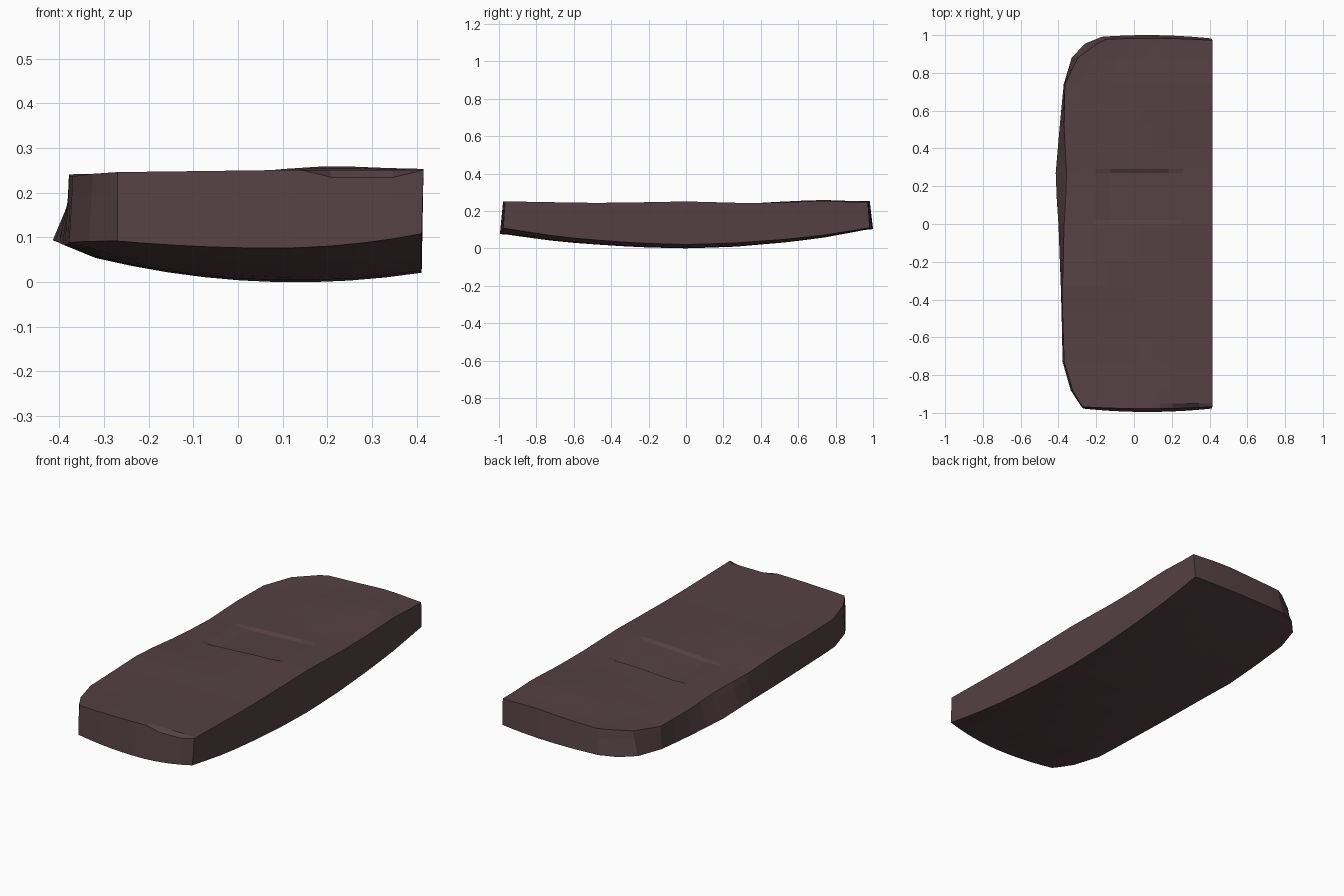
import bpy, bmesh, math

if "Cube" in bpy.data.objects:
    bpy.data.objects.remove(bpy.data.objects["Cube"])

# Helper: piecewise-linear lookup
def lerp(pts, v):
    if v <= pts[0][0]:
        return pts[0][1]
    for (a, p), (b, q) in zip(pts, pts[1:]):
        if v <= b:
            return p + (q - p) * (v - a) / (b - a)
    return pts[-1][1]

# Plan outline of the rounded left side: lower rim and upper rim (y, x)
LOW = [(-.975, -.27), (-.95, -.29), (-.88, -.335), (-.73, -.378), (-.4, -.385), (0, -.4),
       (.24, -.417), (.5, -.395), (.74, -.372), (.88, -.33), (.955, -.26), (.98, -.17)]
UP = [(-.975, -.27), (-.88, -.325), (-.73, -.37), (-.4, -.38), (0, -.37),
      (.24, -.355), (.5, -.37), (.74, -.366), (.87, -.31), (.94, -.22), (.98, -.15)]
# Height of the gently waving top along its right and left edges (y, z)
WAVE_R = [(-1, .252), (-.5, .243), (-.2, .247), (0, .251), (.3, .243), (.5, .244),
          (.72, .254), (.9, .247), (1, .247)]
WAVE_L = [(-1, .246), (-.73, .237), (-.5, .237), (-.28, .243), (0, .222), (.22, .218),
          (.5, .218), (.74, .217), (.88, .224), (1, .236)]
# Rise of the underside from the middle to the ends
RISE = [(0, 0), (.25, .07), (.56, .32), (.76, .57), (1, 1)]
ROWS = [-.975, -.95, -.88, -.73, -.6, -.47, -.33, -.2, 0, .02, .12, .27, .29, .4, .52,
        .64, .74, .88, .955, .98]
NX = 10
RIGHT = .415

def top_z(x, y):
    s = min(1, max(0, (x + .37) / .5))
    z = lerp(WAVE_L, y) * (1 - s) + lerp(WAVE_R, y) * s
    z += .006 * math.exp(-((x - .22) / .12) ** 2) * (y > .5)
    # shallow sunk panel in the middle of the top
    if -.16 < x < .2 and .01 < y < .28:
        z -= .01
    return z

def bottom_z(x, y):
    mid = .27 * (x - .13) ** 2
    bend = (.12 if x < .08 else .3) * (x - .08) ** 2
    end = .08 + bend if y < 0 else .107 + .2 * bend
    t = lerp(RISE, abs(y))
    return mid * (1 - t) + end * t

bm = bmesh.new()
tops, bots, lefts = [], [], []
for j, y in enumerate(ROWS):
    end = -1 if j == 0 else (1 if j == len(ROWS) - 1 else 0)
    lo, up = lerp(LOW, y), lerp(UP, y)
    top, bot = [], []
    for i in range(NX + 1):
        u = i / NX
        xt, xb = up + (RIGHT - up) * u, lo + (RIGHT - .004 - lo) * u
        bulge = end * .02 * (1 - ((xb - .07) / .36) ** 2)
        zt = top_z(xt, y)
        if end == -1 and .15 < xt < .38:      # chipped front edge
            zt -= .017
        zb = bottom_z(xb, y)
        if i == 0:                            # left rim turns up
            zb += .014 * max(0, 1 - abs(y - .1) / .85)
        top.append(bm.verts.new((xt, y + bulge * .6 - end * .009, zt)))
        bot.append(bm.verts.new((xb, y + bulge, zb)))
    # extra point partway up the left wall
    lefts.append(bm.verts.new((up * .75 + lo * .25, y, .19)))
    tops.append(top)
    bots.append(bot)

# Top, underside and long side walls
for j in range(len(ROWS) - 1):
    k = j + 1
    for i in range(NX):
        bm.faces.new((tops[j][i], tops[j][i + 1], tops[k][i + 1], tops[k][i]))
        bm.faces.new((bots[j][i], bots[k][i], bots[k][i + 1], bots[j][i + 1]))
    bm.faces.new((tops[j][-1], bots[j][-1], bots[k][-1], tops[k][-1]))
    bm.faces.new((tops[j][0], tops[k][0], lefts[k], lefts[j]))
    bm.faces.new((lefts[j], lefts[k], bots[k][0], bots[j][0]))

# End walls
for j in (0, len(ROWS) - 1):
    for i in range(NX):
        ring = [tops[j][i], bots[j][i], bots[j][i + 1], tops[j][i + 1]]
        if i == 0:
            ring.insert(1, lefts[j])
        bm.faces.new(ring)

# Rest the underside on the ground plane
low = min(v.co.z for v in bm.verts)
for v in bm.verts:
    v.co.z -= low
bmesh.ops.recalc_face_normals(bm, faces=bm.faces)
mesh = bpy.data.meshes.new("slab")
bm.to_mesh(mesh)
bm.free()
slab = bpy.data.objects.new("slab", mesh)
bpy.context.collection.objects.link(slab)

# Dark plum-brown colour
mat = bpy.data.materials.new("dark_plum")
mat.diffuse_color = (.09, .052, .059, 1)
mat.use_nodes = True
mat.node_tree.nodes["Principled BSDF"].inputs["Base Color"].default_value = mat.diffuse_color
mesh.materials.append(mat)
